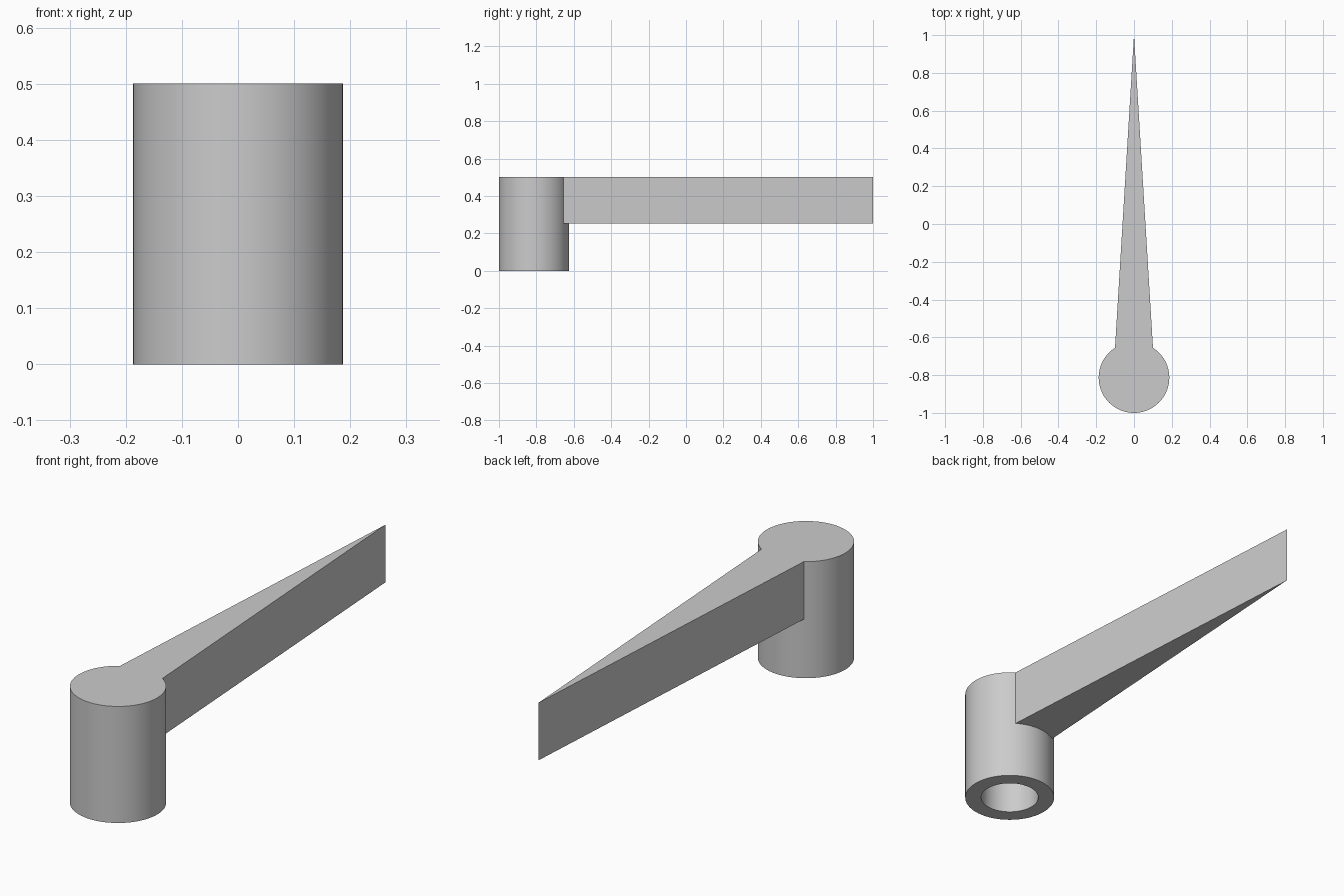
import bpy
import bmesh
import math

cube = bpy.data.objects.get("Cube")
if cube:
    bpy.data.objects.remove(cube, do_unlink=True)

HUB_Y, HUB_R, BORE_R = -0.813, 0.187, 0.12
HEIGHT, ARM_BOTTOM, BORE_DEPTH = 0.5, 0.253, 0.25

grey = bpy.data.materials.new("light grey")
grey.use_nodes = True
colour = (0.6, 0.6, 0.6, 1)
grey.diffuse_color = colour
grey.node_tree.nodes["Principled BSDF"].inputs["Base Color"].default_value = colour


def prism(name, outline, z0, z1):
    """Extrude a flat outline from z0 up to z1."""
    bm = bmesh.new()
    base = bm.faces.new([bm.verts.new((x, y, z0)) for x, y in outline])
    top = bmesh.ops.extrude_face_region(bm, geom=[base])["geom"]
    bmesh.ops.translate(bm, vec=(0, 0, z1 - z0),
                        verts=[v for v in top if isinstance(v, bmesh.types.BMVert)])
    bmesh.ops.recalc_face_normals(bm, faces=bm.faces)
    mesh = bpy.data.meshes.new(name)
    bm.to_mesh(mesh)
    bm.free()
    mesh.materials.append(grey)
    obj = bpy.data.objects.new(name, mesh)
    bpy.context.collection.objects.link(obj)
    return obj


def circle(radius, sides=72):
    angles = [math.tau * i / sides for i in range(sides)]
    return [(radius * math.cos(a), HUB_Y + radius * math.sin(a)) for a in angles]


def combine(target, other, operation):
    """Apply a boolean and remove the helper."""
    mod = target.modifiers.new(operation.lower(), 'BOOLEAN')
    mod.operation, mod.object, mod.solver = operation, other, 'EXACT'
    bpy.context.view_layer.objects.active = target
    bpy.ops.object.modifier_apply(modifier=mod.name)
    bpy.data.objects.remove(other, do_unlink=True)


# Round hub merged with the tapering pointer arm
pointer = prism("pointer_handle", circle(HUB_R), 0, HEIGHT)
arm = prism("arm", [(-0.11, HUB_Y), (0.11, HUB_Y), (0, 1)], ARM_BOTTOM, HEIGHT)
combine(pointer, arm, 'UNION')

# Blind shaft bore in the underside of the hub
bore = prism("bore_cutter", circle(BORE_R), -0.1, BORE_DEPTH)
bore.hide_render = True
combine(pointer, bore, 'DIFFERENCE')

bpy.ops.object.select_all(action='DESELECT')
pointer.select_set(True)
bpy.context.view_layer.objects.active = pointer
bpy.ops.object.shade_smooth_by_angle(angle=math.radians(25))
